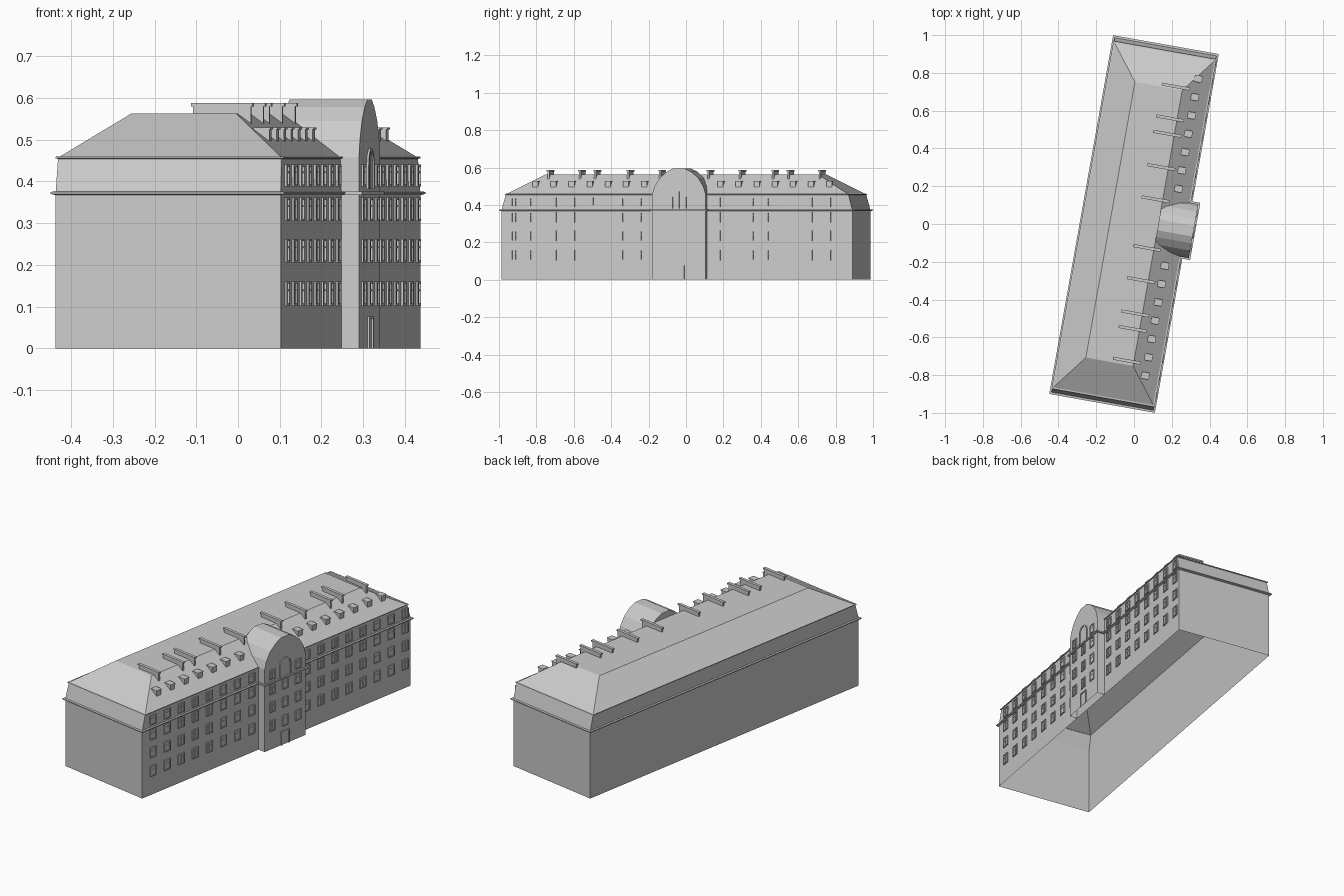
import bpy, bmesh, math
from mathutils import Vector, Matrix

cube = bpy.data.objects.get("Cube")
if cube:
    bpy.data.objects.remove(cube, do_unlink=True)

TURN = -math.radians(10.1)   # the block stands turned on its plot
W, L = 0.274, 0.953          # half depth and half length of the walls
MID = 0.018                  # centre of the projecting bay along the facade
BAY_X, BAY_HALF = 0.317, 0.145
CORNICE, EAVE, TOP = 0.372, 0.457, 0.563


def finish(name, bm):
    bmesh.ops.recalc_face_normals(bm, faces=bm.faces)
    mesh = bpy.data.meshes.new(name)
    bm.to_mesh(mesh)
    bm.free()
    obj = bpy.data.objects.new(name, mesh)
    obj.rotation_euler.z = TURN
    bpy.context.collection.objects.link(obj)
    return obj


def loft(name, rings, cap=False):
    """Rectangular rings (half depth, half length, z) joined in order."""
    bm = bmesh.new()
    loops = [[bm.verts.new((sx * w, sy * l, z))
              for sx, sy in ((1, 1), (-1, 1), (-1, -1), (1, -1))]
             for w, l, z in rings]
    for a, b in zip(loops, loops[1:]):
        for i in range(4):
            j = (i + 1) % 4
            bm.faces.new((a[i], a[j], b[j], b[i]))
    if cap:
        bm.faces.new(loops[-1])
    return finish(name, bm)


def add_box(bm, lo, hi):
    lo, hi = Vector(lo), Vector(hi)
    size = hi - lo
    mat = Matrix.Translation((lo + hi) / 2) @ Matrix.Diagonal((*size, 1))
    return bmesh.ops.create_cube(bm, size=1, matrix=mat)["verts"]


def add_prism(bm, points, shift):
    """Extrude a closed outline of 3D points by a vector."""
    start = [bm.verts.new(p) for p in points]
    end = [bm.verts.new(Vector(p) + Vector(shift)) for p in points]
    bm.faces.new(start)
    bm.faces.new(end)
    for i in range(len(start)):
        j = (i + 1) % len(start)
        bm.faces.new((start[i], start[j], end[j], end[i]))


def drop_faces(bm, test):
    bm.normal_update()
    bmesh.ops.delete(bm, geom=[f for f in bm.faces if test(f)], context="FACES")


# Main block: walls, cornice, sloping attic storey, eave lip and hipped roof
loft("walls", [(W, L, 0), (W, L, CORNICE)])
loft("cornice", [(W, L, 0.367), (0.284, 0.9645, 0.370),
                 (0.284, 0.9645, 0.375), (W, L, 0.376)])
loft("attic_storey", [(W, L, CORNICE), (0.272, 0.93, EAVE)])
loft("eave_lip", [(0.272, 0.93, 0.454), (0.277, 0.935, 0.455),
                  (0.277, 0.935, 0.459), (0.268, 0.926, 0.460)])
loft("roof", [(0.272, 0.93, EAVE), (0.127, 0.741, TOP)], cap=True)

# Projecting bay walls, open below, behind and above
bm = bmesh.new()
add_box(bm, (W - 0.003, MID - BAY_HALF, 0), (BAY_X, MID + BAY_HALF, EAVE))
drop_faces(bm, lambda f: abs(f.normal.z) > 0.9 or f.normal.x < -0.9)
finish("bay_walls", bm)

# Bay cornice
bm = bmesh.new()
add_box(bm, (W, MID - BAY_HALF - 0.009, 0.368), (BAY_X + 0.009, MID + BAY_HALF + 0.009, 0.376))
drop_faces(bm, lambda f: f.normal.x < -0.9)
finish("bay_cornice", bm)

# Vaulted bay roof running back to the flat of the main roof
half_arch = [(1, EAVE), (0.91, 0.50), (0.72, 0.545), (0.45, 0.578), (0.2, 0.596)]
arch = half_arch + [(-s, z) for s, z in reversed(half_arch)]
bm = bmesh.new()
add_prism(bm, [(0.127, MID + s * BAY_HALF, z) for s, z in arch], (BAY_X - 0.127, 0, 0))
bmesh.ops.recalc_face_normals(bm, faces=bm.faces)
drop_faces(bm, lambda f: f.normal.z < -0.9)
finish("bay_vault", bm)


def add_window(bm, x, y, z0, z1, wide=0.044):
    bar, out, h = 0.005, 0.005, wide / 2
    add_box(bm, (x - 0.001, y - h, z0), (x + 0.001, y + h, z1))
    for side in (-1, 1):
        c = y + side * (h - bar / 2)
        add_box(bm, (x, c - bar / 2, z0), (x + out, c + bar / 2, z1))
    for z in (z0, z1 - bar):
        add_box(bm, (x, y - h, z), (x + out, y + h, z + bar))
    # Glazing bars
    add_box(bm, (x, y - 0.0015, z0), (x + 0.003, y + 0.0015, z1))
    cross = z0 + (z1 - z0) * 0.62
    add_box(bm, (x, y - h, cross), (x + 0.003, y + h, cross + 0.003))


# Windows of both wings and the bay
rows = [(0.102, 0.16), (0.206, 0.262), (0.305, 0.361), (0.388, 0.44)]
wings = bmesh.new()
bay = bmesh.new()
for z0, z1 in rows:
    for side in (-1, 1):
        for k in range(8):
            add_window(wings, W, MID + side * (0.195 + 0.1 * k), z0, z1)
    for col in (-1, 0, 1):
        if col or z1 < CORNICE:
            add_window(bay, BAY_X, MID + col * 0.092, z0, z1, 0.04)
finish("wing_windows", wings)
finish("bay_windows", bay)

# Arched window in the bay gable
def arch_outline(x, r, z0, z1):
    curve = [(x, MID + r * math.cos(math.pi * i / 10), z1 + r * math.sin(math.pi * i / 10))
             for i in range(11)]
    return [(x, MID + r, z0)] + curve + [(x, MID - r, z0)]

bm = bmesh.new()
outer = [bm.verts.new(p) for p in arch_outline(BAY_X + 0.005, 0.04, 0.382, 0.44)]
inner = [bm.verts.new(p) for p in arch_outline(BAY_X + 0.005, 0.033, 0.382, 0.44)]
for i in range(len(outer) - 1):
    bm.faces.new((outer[i], outer[i + 1], inner[i + 1], inner[i]))
solid = bmesh.ops.extrude_face_region(bm, geom=bm.faces[:])
bmesh.ops.translate(bm, vec=(-0.005, 0, 0),
                    verts=[v for v in solid["geom"] if isinstance(v, bmesh.types.BMVert)])
add_prism(bm, arch_outline(BAY_X, 0.034, 0.382, 0.44), (0.001, 0, 0))
add_box(bm, (BAY_X, MID - 0.002, 0.382), (BAY_X + 0.003, MID + 0.002, 0.473))
finish("gable_window", bm)

# Door with its surround
bm = bmesh.new()
add_box(bm, (BAY_X, MID - 0.024, 0), (BAY_X + 0.001, MID + 0.024, 0.07))
for side in (-1, 1):
    c = MID + side * 0.026
    add_box(bm, (BAY_X, c - 0.003, 0), (BAY_X + 0.005, c + 0.003, 0.07))
add_box(bm, (BAY_X, MID - 0.029, 0.07), (BAY_X + 0.005, MID + 0.029, 0.076))
finish("door", bm)


def slope_z(x):
    t = (x - 0.127) / (0.272 - 0.127)
    return TOP + (EAVE - TOP) * t


# Small dormers along the front slope
bm = bmesh.new()
for side in (-1, 1):
    for k in range(7):
        y = MID + side * (0.207 + 0.0985 * k)
        front = 0.218
        add_prism(bm, [(front, y - 0.015, slope_z(front)), (front, y - 0.015, 0.525),
                       (0.179, y - 0.015, 0.525)], (0, 0.03, 0))
        add_box(bm, (0.18, y - 0.018, 0.524), (front + 0.003, y + 0.018, 0.529))
finish("dormers", bm)

# Long thin chimney walls with capping slabs
stacks = bmesh.new()
caps = bmesh.new()
for side in (-1, 1):
    for offset in (0.131, 0.304, 0.483, 0.566, 0.737):
        y = MID + side * offset
        add_prism(stacks, [(0.02, y - 0.005, TOP), (0.127, y - 0.005, TOP),
                           (0.16, y - 0.005, slope_z(0.16)),
                           (0.16, y - 0.005, 0.581), (0.02, y - 0.005, 0.581)], (0, 0.01, 0))
        add_box(caps, (0.015, y - 0.008, 0.58), (0.165, y + 0.008, 0.588))
finish("chimney_walls", stacks)
finish("chimney_caps", caps)
